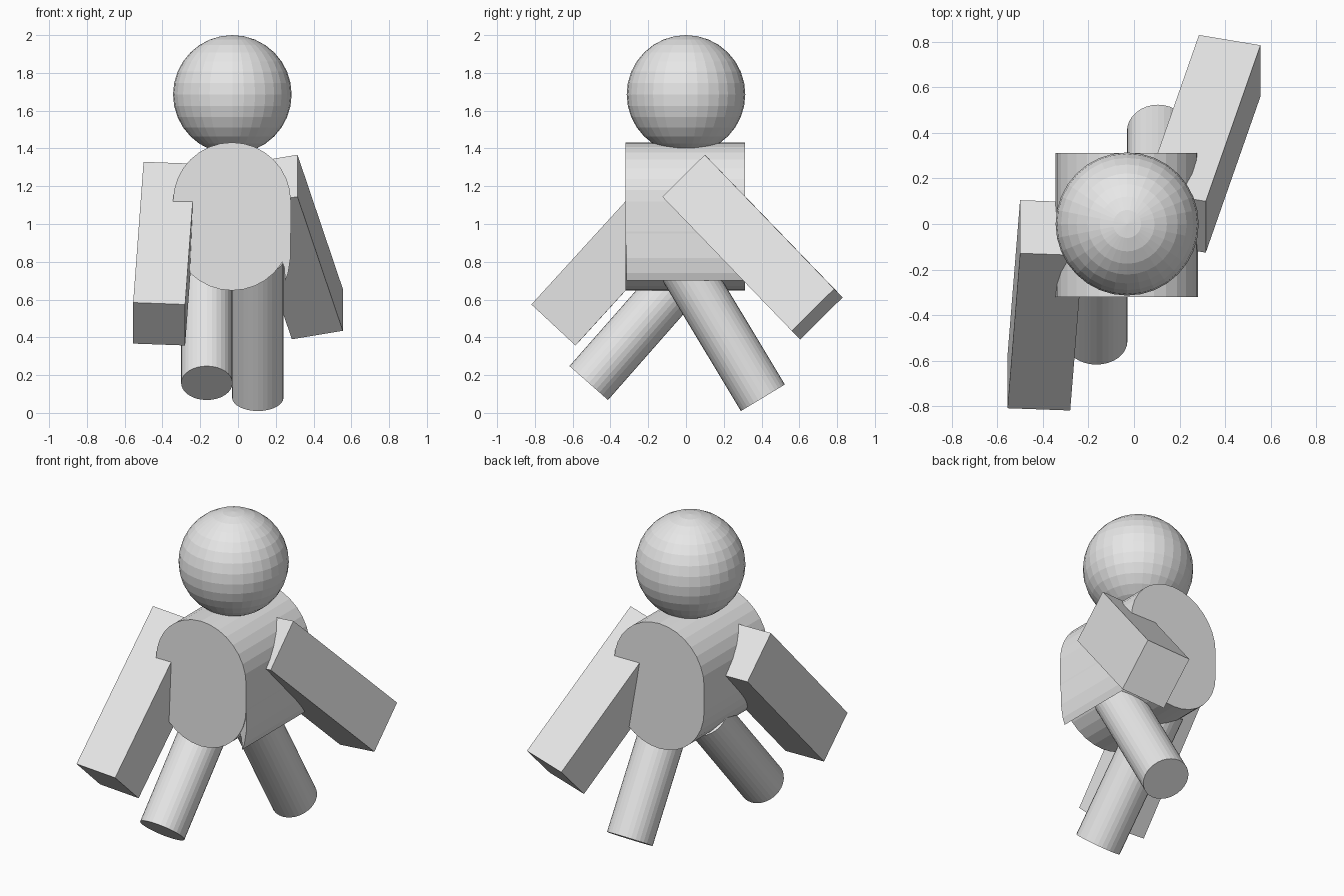
import bpy, bmesh, math
from mathutils import Vector, Matrix

cube = bpy.data.objects.get("Cube")
if cube:
    bpy.data.objects.remove(cube)

grey = bpy.data.materials.new("plain_grey")
grey.use_nodes = True
GREY = (0.8, 0.8, 0.8, 1)
grey.diffuse_color = GREY
grey.node_tree.nodes["Principled BSDF"].inputs["Base Color"].default_value = GREY


def add_object(name, bm):
    bmesh.ops.recalc_face_normals(bm, faces=bm.faces)
    mesh = bpy.data.meshes.new(name)
    bm.to_mesh(mesh)
    bm.free()
    mesh.materials.append(grey)
    obj = bpy.data.objects.new(name, mesh)
    bpy.context.collection.objects.link(obj)


def prism(name, profile, front, back):
    """Extrude an (x, z) outline from front to back along y."""
    bm = bmesh.new()
    face = bm.faces.new([bm.verts.new((x, front, z)) for x, z in profile])
    new = bmesh.ops.extrude_face_region(bm, geom=[face], use_keep_orig=True)["geom"]
    moved = [v for v in new if isinstance(v, bmesh.types.BMVert)]
    bmesh.ops.translate(bm, verts=moved, vec=(0, back - front, 0))
    add_object(name, bm)


def box(name, centre, thick, wide, long):
    """Box spanned by three edge vectors."""
    bm = bmesh.new()
    axes = Matrix((thick, wide, long)).transposed().to_4x4()
    bmesh.ops.create_cube(bm, size=1, matrix=Matrix.Translation(centre) @ axes)
    add_object(name, bm)


def leg(name, foot, direction, length=0.85, radius=0.136):
    """Cylinder rising from the centre of the foot cap."""
    direction = Vector(direction).normalized()
    turn = direction.to_track_quat('Z', 'Y').to_matrix().to_4x4()
    middle = Vector(foot) + direction * length / 2
    bm = bmesh.new()
    bmesh.ops.create_cone(bm, cap_ends=True, segments=32, radius1=radius,
                          radius2=radius, depth=length,
                          matrix=Matrix.Translation(middle) @ turn)
    add_object(name, bm)


# Head
bm = bmesh.new()
bmesh.ops.create_uvsphere(bm, u_segments=32, v_segments=16, radius=0.314,
                          matrix=Matrix.Translation((-0.03, 0, 1.686)))
add_object("head", bm)

# Torso: rounded at top and bottom, flat at front and back
R, MID = 0.312, -0.032
outline = []
for start, height in ((0, 1.12), (math.pi, 0.96)):
    for i in range(17):
        a = start + math.pi * i / 16
        outline.append((MID + R * math.cos(a), height + R * math.sin(a)))
prism("torso", outline, -0.32, 0.312)

# Hanging edge along the lower left side of the torso
prism("torso_hem", [(0.279, 0.96), (0.278, 0.82), (0.265, 0.74), (0.25, 0.70),
                    (0.245, 0.77), (0.23, 0.81), (0.2, 0.9)], -0.315, 0.308)

# Arms, one swung forward and one back
box("right_arm", (-0.39, -0.357, 0.843),
    (0.275, -0.01, -0.01), (0, -0.233, 0.217), (-0.055, -0.68, -0.745))
box("left_arm", (0.30, 0.352, 0.878),
    (0.27, -0.045, 0.045), (0, 0.225, 0.222), (0.24, 0.685, -0.71))

# Legs in mid stride
leg("right_leg", (-0.165, -0.515, 0.158), (0, 0.66, 0.75))
leg("left_leg", (0.105, 0.407, 0.08), (0, -0.515, 0.857))
